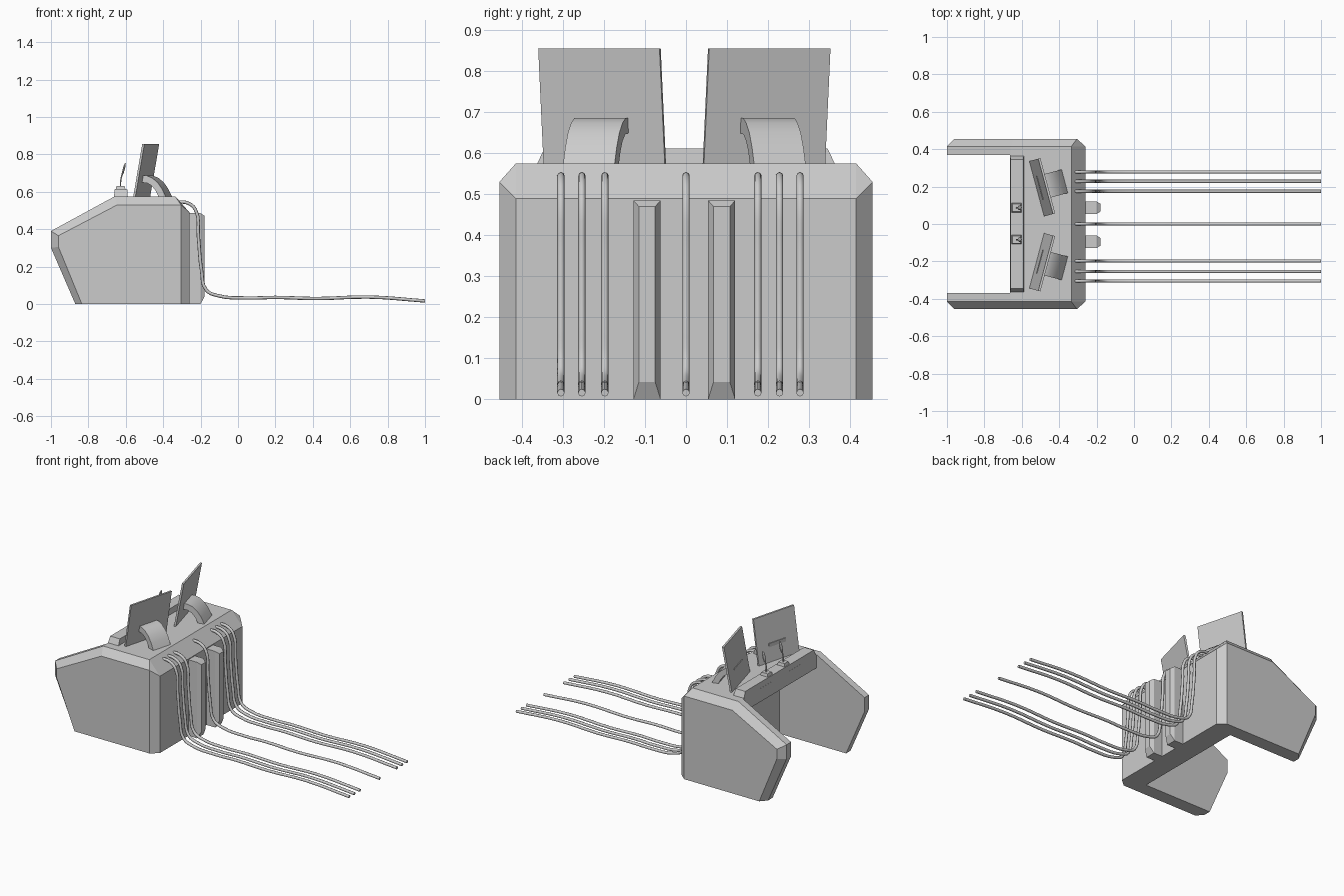
import bpy, bmesh, math
from mathutils import Matrix, Vector

if "Cube" in bpy.data.objects:
    bpy.data.objects.remove(bpy.data.objects["Cube"])


def finish(name, bm):
    bmesh.ops.remove_doubles(bm, verts=bm.verts, dist=1e-5)
    bmesh.ops.recalc_face_normals(bm, faces=bm.faces)
    me = bpy.data.meshes.new(name)
    bm.to_mesh(me)
    bm.free()
    ob = bpy.data.objects.new(name, me)
    bpy.context.collection.objects.link(ob)
    return ob


def loft(name, loops, matrix=None):
    """Closed solid through matching point loops."""
    bm = bmesh.new()
    rings = [[bm.verts.new(p) for p in lp] for lp in loops]
    for a, b in zip(rings, rings[1:]):
        for i in range(len(a)):
            j = (i + 1) % len(a)
            bm.faces.new((a[i], a[j], b[j], b[i]))
    bm.faces.new(rings[0])
    bm.faces.new(rings[-1])
    if matrix:
        bm.transform(matrix)
    return finish(name, bm)


def at_y(profile, y):
    return [(x, y, z) for x, z in profile]


def rect_z(x, y, hx, hy, z):
    return [(x - hx, y - hy, z), (x + hx, y - hy, z),
            (x + hx, y + hy, z), (x - hx, y + hy, z)]


def tube(name, pts, radius, res=2):
    cu = bpy.data.curves.new(name, 'CURVE')
    cu.dimensions = '3D'
    cu.bevel_depth = radius
    cu.bevel_resolution = res
    cu.resolution_u = 4
    cu.use_fill_caps = True
    sp = cu.splines.new('BEZIER')
    sp.bezier_points.add(len(pts) - 1)
    for bp, p in zip(sp.bezier_points, pts):
        bp.co = p
        bp.handle_left_type = bp.handle_right_type = 'AUTO'
    ob = bpy.data.objects.new(name, cu)
    bpy.context.collection.objects.link(ob)
    return ob


# Side panels with chamfered outer rim
outer = [(-.87, 0), (-1, .30), (-1, .39), (-.66, .575), (-.335, .575), (-.26, .49), (-.26, 0)]
inset = [(-.835, 0), (-.96, .305), (-.96, .365), (-.645, .53), (-.305, .53), (-.305, .53), (-.305, 0)]
for s, side in ((1, "back"), (-1, "front")):
    loft(side + "_side_panel", [at_y(outer, .37 * s), at_y(outer, .415 * s), at_y(inset, .455 * s)])

# Desk body: rear wall and overhanging top
desk = [(-.26, 0), (-.26, .49), (-.335, .575), (-.663, .575), (-.663, .49), (-.40, .49), (-.40, 0)]
loft("desk_body", [at_y(desk, -.37), at_y(desk, .37)])

# Raised ledge along the operator edge
loft("desk_ledge", [rect_z(-.626, 0, .037, .365, .57),
                    rect_z(-.626, 0, .034, .345, .612)])

# Rear ribs with bevelled outer faces
for n, y in enumerate((-.095, .087)):
    def slab(x, h, z0, z1):
        return [(x, y - h, z0), (x, y + h, z0), (x, y + h, z1), (x, y - h, z1)]
    loft(f"rear_rib_{n + 1}", [slab(-.28, .033, 0, .485), slab(-.20, .033, 0, .485),
                               slab(-.178, .02, .042, .47)])

# Monitors and arched stands; local x points away from the operator
stand = [(-.02, .686), (.015, .686), (.045, .674), (.075, .65), (.10, .615), (.122, .57),
         (.082, .57), (.065, .605), (.045, .63), (.02, .646), (-.02, .65)]
for s, y, side in ((1, .19, "back"), (-1, -.198, "front")):
    m = Matrix.Translation((-.515, y, 0)) @ Matrix.Rotation(math.radians(15 * s), 4, 'Z')
    loft(side + "_monitor", [rect_z(0, 0, .006, .153, .572), rect_z(.05, 0, .006, .153, .855)], m)
    ms = m @ Matrix.Translation((.03, 0, 0))
    ob = loft(side + "_monitor_stand", [at_y(stand, -.065), at_y(stand, .065)], ms)
    bpy.ops.object.select_all(action='DESELECT')
    bpy.context.view_layer.objects.active = ob
    ob.select_set(True)
    bpy.ops.object.shade_smooth_by_angle(angle=math.radians(35))

# Microphones on small bases
for n, y in enumerate((.087, -.083)):
    loft(f"microphone_base_{n + 1}", [rect_z(-.628, y, .027, .025, .61),
                                      rect_z(-.628, y, .022, .02, .63)])
    tube(f"microphone_stem_{n + 1}", [(-.628, y, .62), (-.627, y, .66), (-.618, y, .70)], .004, 1)
    bm = bmesh.new()
    bmesh.ops.create_uvsphere(bm, u_segments=10, v_segments=6, radius=1)
    bm.transform(Matrix.Translation((-.611, y, .72)) @ Matrix.Rotation(math.radians(15), 4, 'Y')
                 @ Matrix.Diagonal((.006, .013, .037, 1)))
    finish(f"microphone_head_{n + 1}", bm)

# Cables running down the rear wall and along the floor
path = [(-.33, .545), (-.27, .54), (-.228, .505), (-.212, .36), (-.195, .18), (-.17, .075),
        (-.11, .045), (.05, .032), (.20, .035), (.42, .029), (.70, .037), (1, .016)]
for n, y in enumerate((-.305, -.254, -.198, 0, .175, .228, .278)):
    tube(f"cable_{n + 1}", at_y(path, y), .009)
